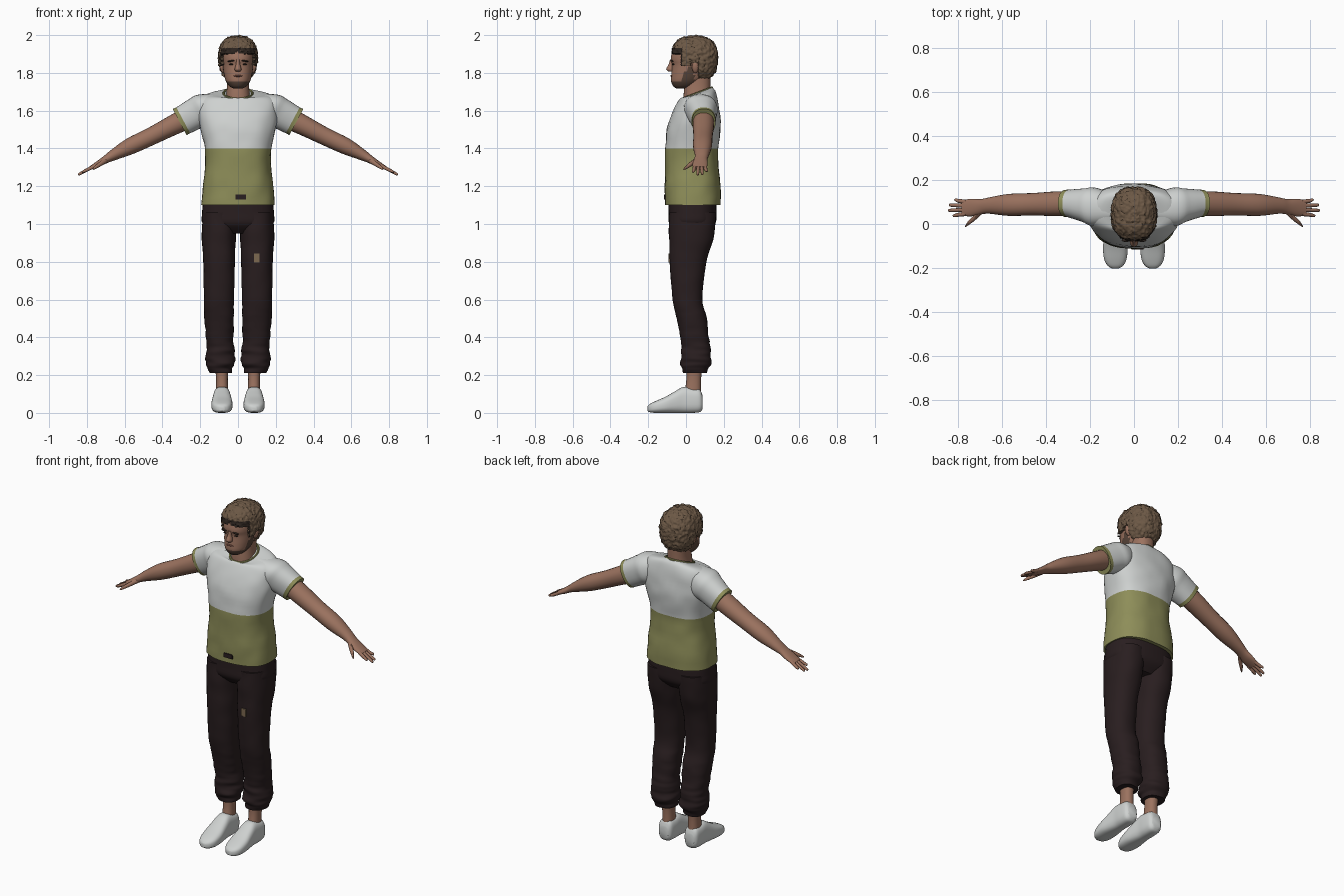
import bpy, bmesh, math
from mathutils import Vector, noise

if "Cube" in bpy.data.objects:
    bpy.data.objects.remove(bpy.data.objects["Cube"])


def material(name, r, g, b):
    m = bpy.data.materials.new(name)
    m.use_nodes = True
    m.diffuse_color = (r, g, b, 1)
    bsdf = m.node_tree.nodes["Principled BSDF"]
    bsdf.inputs["Base Color"].default_value = (r, g, b, 1)
    bsdf.inputs["Roughness"].default_value = 0.8
    return m


WHITE = material("pale grey cloth", 0.62, 0.64, 0.63)
OLIVE = material("olive cloth", 0.27, 0.27, 0.1)
DARK = material("dark trousers", 0.022, 0.013, 0.014)
SKIN = material("skin", 0.33, 0.17, 0.115)
LIPS = material("lips", 0.22, 0.09, 0.065)
HAIR = material("brown hair", 0.15, 0.098, 0.06)
SHADE = material("dark hair", 0.025, 0.017, 0.013)
BEARD = material("stubble", 0.1, 0.06, 0.042)
TAN = material("tan patch", 0.2, 0.14, 0.08)
X, Y, Z = Vector((1, 0, 0)), Vector((0, 1, 0)), Vector((0, 0, 1))
ARM_UP = Vector((0.47, 0, 0.88))
built = []


def finish(name, bm, mats, rule=None, mirror=False):
    """Turn a bmesh into an object, colouring faces by a rule on their centres."""
    bmesh.ops.recalc_face_normals(bm, faces=bm.faces)
    for f in bm.faces:
        if rule:
            f.material_index = int(rule(f.calc_center_median()))
    mesh = bpy.data.meshes.new(name)
    bm.to_mesh(mesh)
    bm.free()
    for m in mats:
        mesh.materials.append(m)
    ob = bpy.data.objects.new(name, mesh)
    bpy.context.collection.objects.link(ob)
    if mirror:
        ob.modifiers.new("Mirror", "MIRROR")
    built.append(ob)
    return ob


def spline(rows, steps):
    """Smoothly interpolate rows of numbers, passing through each of them."""
    out = []
    for i in range(len(rows) - 1):
        a, b, c, d = (rows[max(0, min(len(rows) - 1, i + k))] for k in (-1, 0, 1, 2))
        for s in range(steps):
            t = s / steps
            out.append([q + 0.5 * t * (r - p + t * (2 * p - 5 * q + 4 * r - e + t * (3 * (q - r) + e - p)))
                        for p, q, r, e in zip(a, b, c, d)])
    return out + [list(rows[-1])]


def loft(name, rows, mats, u=X, v=Y, power=2.3, sides=32, steps=4, rule=None, mirror=False, wrinkle=None):
    """Skin rings given as centre x, y, z, half-sizes along u and v, and tilt."""
    bm = bmesh.new()
    w = u.cross(v)
    rings = []
    for cx, cy, cz, a, b, tilt in spline(rows, steps):
        ring = []
        for k in range(sides):
            ang = math.tau * k / sides
            c, s = math.cos(ang), math.sin(ang)
            pu = math.copysign(abs(c) ** (2 / power), c)
            pv = math.copysign(abs(s) ** (2 / power), s)
            off = u * (a * pu) + v * (b * pv) + w * (tilt * pv)
            p = Vector((cx, cy, cz)) + off
            if wrinkle:
                p += off.normalized() * wrinkle(p)
            ring.append(bm.verts.new(p))
        rings.append(ring)
    for r0, r1 in zip(rings, rings[1:]):
        for k in range(sides):
            n = (k + 1) % sides
            bm.faces.new((r0[k], r0[n], r1[n], r1[k]))
    bm.faces.new(rings[0])
    bm.faces.new(rings[-1])
    return finish(name, bm, mats, rule, mirror)


def upright(rows):
    """Rows of height, centre x, half-width, front y, back y, tilt."""
    return [(cx, (f + b) / 2, z, hw, (b - f) / 2, t) for z, cx, hw, f, b, t in rows]


def blob(name, mat, centre, size, mirror=False, turn=0.0):
    bm = bmesh.new()
    bmesh.ops.create_uvsphere(bm, u_segments=16, v_segments=10, radius=1)
    for vert in bm.verts:
        p = Vector([q * s for q, s in zip(vert.co, size)])
        c, s = math.cos(turn), math.sin(turn)
        vert.co = Vector((p.x * c - p.z * s, p.y, p.x * s + p.z * c)) + Vector(centre)
    return finish(name, bm, [mat], mirror=mirror)


def plate(name, mat, centre, size):
    bm = bmesh.new()
    bmesh.ops.create_cube(bm, size=1)
    for vert in bm.verts:
        vert.co = Vector([q * s + c for q, s, c in zip(vert.co, size, centre)])
    return finish(name, bm, [mat])


def cloth(p):
    return 0.005 * noise.noise(p * 14)


def trouser_folds(p):
    low = max(0.0, min(1.0, (0.6 - p.z) / 0.3))
    return 0.004 * noise.noise(p * 12) + 0.009 * low * noise.noise(Vector((p.x * 10, p.y * 10, p.z * 38)))


# Shirt: body in two colours, sleeves with cuffs, collar
loft("shirt_body", upright([
    (1.10, 0, 0.195, -0.11, 0.185, 0), (1.2, 0, 0.188, -0.112, 0.183, 0),
    (1.3, 0, 0.175, -0.11, 0.172, 0), (1.4, 0, 0.176, -0.11, 0.171, 0),
    (1.5, 0, 0.198, -0.1, 0.181, 0), (1.58, 0, 0.212, -0.076, 0.18, 0),
    (1.65, 0, 0.205, -0.045, 0.17, 0.004), (1.685, 0, 0.165, -0.03, 0.155, 0.018),
    (1.692, 0, 0.075, -0.022, 0.138, 0.03)]),
    [WHITE, OLIVE], power=2.5, sides=48, rule=lambda c: c.z < 1.4, wrinkle=cloth)
loft("sleeves", [
    (0.09, 0.07, 1.65, 0.06, 0.045, 0), (0.175, 0.077, 1.61, 0.088, 0.084, 0),
    (0.225, 0.085, 1.585, 0.077, 0.083, 0), (0.29, 0.093, 1.549, 0.064, 0.078, 0),
    (0.309, 0.094, 1.54, 0.062, 0.079, 0)], [WHITE, OLIVE], u=Y, v=ARM_UP, mirror=True,
    rule=lambda c: (c.x - 0.3) * 0.88 - (c.z - 1.545) * 0.47 > -0.012)
bpy.ops.mesh.primitive_torus_add(major_radius=0.076, minor_radius=0.006, major_segments=40,
                                 minor_segments=8, location=(0, 0.058, 1.692), rotation=(0.36, 0, 0))
collar = bpy.context.object
collar.name = "collar"
collar.scale.y = 1.1
collar.data.materials.append(OLIVE)
built.append(collar)
plate("hem_mark", DARK, (0.015, -0.112, 1.143), (0.055, 0.009, 0.025))

# Trousers: hips, two legs with gathered cuffs, thigh patch
loft("trouser_hips", upright([
    (1.125, 0, 0.184, -0.092, 0.162, 0), (1.06, 0, 0.19, -0.092, 0.162, 0),
    (1.0, 0, 0.185, -0.088, 0.155, 0), (0.95, 0, 0.1, -0.04, 0.11, 0)]),
    [DARK], power=2.6, sides=40)
loft("trouser_legs", upright([
    (1.06, 0.098, 0.09, -0.09, 0.158, 0), (0.93, 0.101, 0.089, -0.089, 0.148, 0),
    (0.8, 0.1, 0.084, -0.086, 0.108, 0), (0.6, 0.1, 0.08, -0.07, 0.086, 0),
    (0.5, 0.099, 0.078, -0.05, 0.11, 0), (0.38, 0.097, 0.072, -0.025, 0.123, 0),
    (0.31, 0.094, 0.074, -0.025, 0.132, 0), (0.26, 0.093, 0.076, -0.031, 0.135, 0),
    (0.235, 0.091, 0.062, -0.02, 0.12, 0), (0.21, 0.09, 0.06, -0.014, 0.112, 0)]),
    [DARK], steps=8, mirror=True, wrinkle=trouser_folds)
plate("thigh_patch", TAN, (0.1, -0.087, 0.82), (0.03, 0.009, 0.045))

# Ankles and shoes
loft("ankles", upright([
    (0.27, 0.087, 0.038, -0.002, 0.09, 0), (0.18, 0.085, 0.031, 0.002, 0.08, 0),
    (0.09, 0.084, 0.033, -0.01, 0.08, 0)]), [SKIN], sides=20, mirror=True)
shoe = [(0.088, 0.028, 0.02, 0.09), (0.072, 0.042, 0.004, 0.125), (0.03, 0.046, 0, 0.132),
        (-0.015, 0.046, 0, 0.137), (-0.06, 0.051, 0, 0.113), (-0.11, 0.056, 0, 0.085),
        (-0.16, 0.051, 0, 0.063), (-0.19, 0.035, 0.003, 0.048), (-0.203, 0.014, 0.01, 0.035)]
loft("shoes", [(0.085, y, (lo + hi) / 2, a, (hi - lo) / 2, 0) for y, a, lo, hi in shoe],
     [WHITE], v=Z, power=2.8, mirror=True)

# Arms, fingers and thumbs
loft("arms", [
    (0.27, 0.093, 1.56, 0.055, 0.058, 0), (0.36, 0.092, 1.515, 0.056, 0.052, 0),
    (0.46, 0.09, 1.464, 0.051, 0.047, 0), (0.57, 0.087, 1.412, 0.05, 0.044, 0),
    (0.66, 0.084, 1.365, 0.037, 0.029, 0), (0.7, 0.078, 1.342, 0.035, 0.021, 0),
    (0.74, 0.075, 1.318, 0.04, 0.016, 0), (0.782, 0.073, 1.296, 0.036, 0.01, 0)],
    [SKIN], u=Y, v=ARM_UP, power=2.1, sides=24, mirror=True)
for finger, y0, y1, tip in (("index", 0.046, 0.038, 0.825), ("middle", 0.065, 0.062, 0.846),
                            ("ring", 0.083, 0.086, 0.842), ("little", 0.101, 0.11, 0.818)):
    loft(finger + "_fingers", [
        (0.765, y0, 1.304, 0.01, 0.01, 0), (0.8, (y0 + y1) / 2, 1.286, 0.009, 0.009, 0),
        (tip - 0.006, y1, 1.82 - 0.65 * tip - 0.006, 0.007, 0.007, 0),
        (tip, y1, 1.82 - 0.65 * tip - 0.01, 0.003, 0.003, 0)],
        [SKIN], u=Y, v=ARM_UP, power=2, sides=10, mirror=True)
loft("thumbs", [
    (0.695, 0.06, 1.34, 0.016, 0.014, 0), (0.725, 0.03, 1.32, 0.014, 0.012, 0),
    (0.752, 0.006, 1.302, 0.01, 0.009, 0), (0.768, -0.011, 1.29, 0.004, 0.004, 0)],
    [SKIN], u=Y, v=ARM_UP, power=2, sides=10, mirror=True)

# Neck and head with stubble along the jaw
loft("neck", upright([
    (1.62, 0, 0.068, -0.015, 0.12, 0), (1.68, 0, 0.063, -0.013, 0.128, 0),
    (1.74, 0, 0.058, -0.006, 0.13, 0), (1.82, 0, 0.06, 0.01, 0.132, 0)]), [SKIN])
loft("head", upright([
    (1.718, 0, 0.026, -0.052, 0.0, 0), (1.73, 0, 0.046, -0.068, 0.05, 0),
    (1.755, 0, 0.064, -0.079, 0.085, 0), (1.79, 0, 0.074, -0.078, 0.115, 0),
    (1.84, 0, 0.081, -0.074, 0.138, 0), (1.87, 0, 0.084, -0.08, 0.145, 0),
    (1.9, 0, 0.085, -0.076, 0.145, 0), (1.95, 0, 0.08, -0.06, 0.13, 0),
    (1.98, 0, 0.045, -0.02, 0.09, 0)]), [SKIN, BEARD], sides=40, power=2.2, steps=6,
    rule=lambda c: c.y < 0.045 and (c.z < 1.757 or c.y > -0.025 and c.z < 1.83 and c.y > 0.5 * (c.z - 1.81)))
loft("nose", upright([
    (1.87, 0, 0.009, -0.085, -0.06, 0), (1.845, 0, 0.011, -0.092, -0.06, 0),
    (1.82, 0, 0.018, -0.105, -0.06, 0), (1.808, 0, 0.014, -0.094, -0.06, 0)]),
    [SKIN], power=2, sides=16)
blob("eyebrows", SHADE, (0.036, -0.074, 1.863), (0.02, 0.008, 0.004), True, -0.12)
blob("eyes", SHADE, (0.035, -0.067, 1.845), (0.012, 0.007, 0.004), True)
blob("mouth", LIPS, (0, -0.077, 1.784), (0.024, 0.006, 0.005))
blob("ears", SKIN, (0.084, 0.05, 1.83), (0.013, 0.018, 0.032), True, -0.2)


# Hair: lumpy cap whose lower part tucks into the head below the hairline
def hairline(y):
    if y < -0.03:
        return 1.9
    if y < 0.025:
        return 1.835
    return 1.85 if y < 0.065 else 1.77


bm = bmesh.new()
bmesh.ops.create_icosphere(bm, subdivisions=6, radius=1)
middle = Vector((0, 0.045, 1.88))
for vert in bm.verts:
    d = vert.co.copy()
    d /= sum(abs(q) ** 2.5 for q in d) ** 0.4
    p = Vector((d.x * 0.1, d.y * 0.12, d.z * (0.113 if d.z > 0 else 0.125)))
    lump = 0.5 + noise.noise((p + middle) * 60) + 0.5 * noise.noise((p + middle) * 120)
    p += p.normalized() * 0.007 * lump
    if p.z + middle.z < hairline(p.y + middle.y):
        p *= 0.65
    vert.co = p + middle
finish("hair", bm, [HAIR, SHADE], lambda c: c.y < -0.02 and c.z < 1.932)

# Smooth shading with crisp edges
bpy.ops.object.select_all(action="DESELECT")
for ob in built:
    ob.select_set(True)
bpy.context.view_layer.objects.active = built[0]
bpy.ops.object.shade_smooth_by_angle(angle=math.radians(40))
